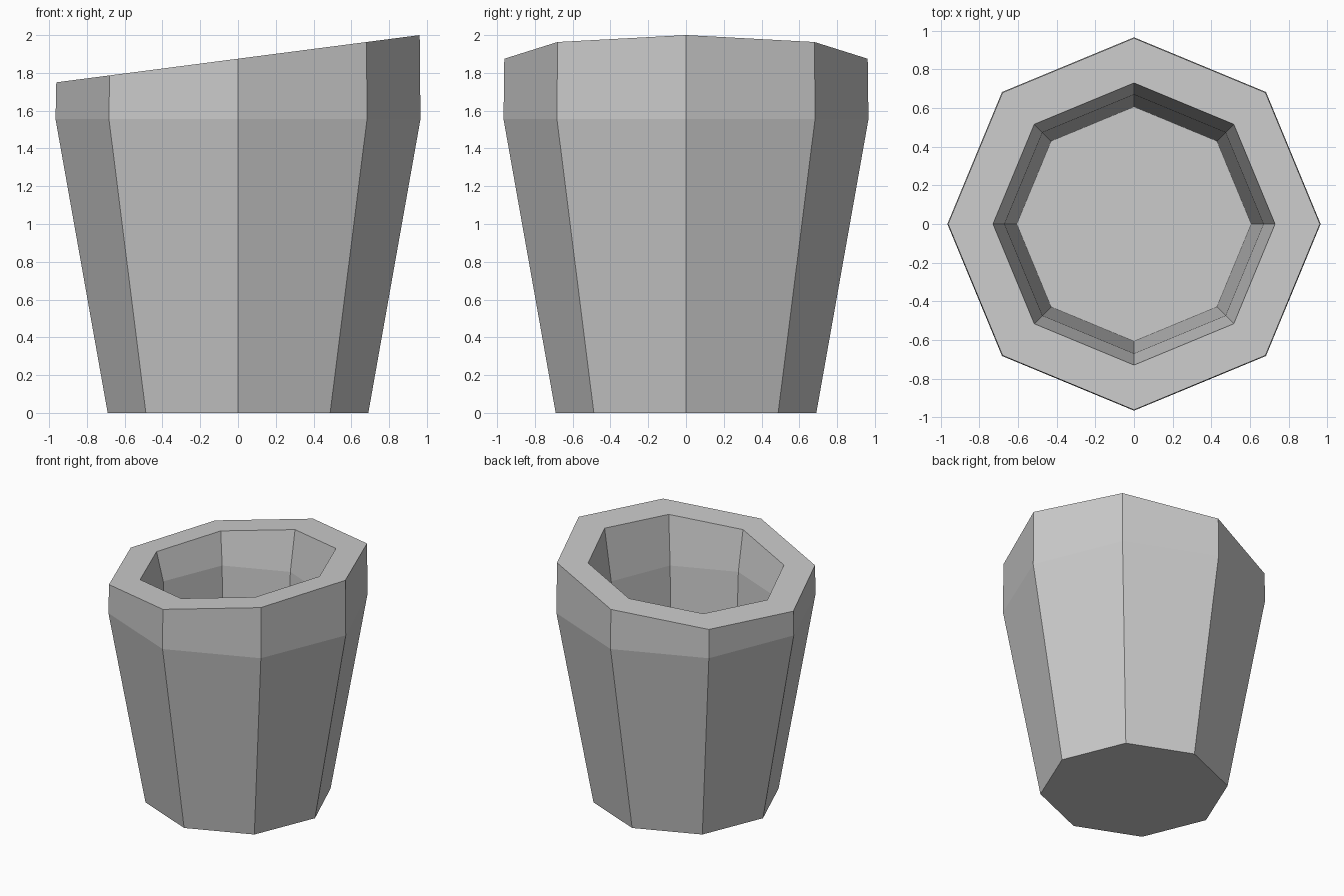
import bpy, bmesh, math

if "Cube" in bpy.data.objects:
    bpy.data.objects.remove(bpy.data.objects["Cube"])

SIDES = 8
SLOPE = 0.13      # the rim rises towards +x
RIM_Z = 1.875     # rim height at the centre

# Rings from outer base, over the slanted rim, down to the inner floor: (radius, z)
# z = None means the ring lies on the slanted rim plane
PROFILE = [(0.69, 0.0), (0.966, 1.555), (0.962, None),
           (0.73, None), (0.67, 1.555), (0.607, 0.13)]


def add_ring(bm, radius, z):
    ring = []
    for i in range(SIDES):
        a = 2 * math.pi * i / SIDES
        x, y = radius * math.cos(a), radius * math.sin(a)
        ring.append(bm.verts.new((x, y, RIM_Z + SLOPE * x if z is None else z)))
    return ring


# Octagonal cup
bm = bmesh.new()
rings = [add_ring(bm, r, z) for r, z in PROFILE]
for low, high in zip(rings, rings[1:]):
    for i in range(SIDES):
        j = (i + 1) % SIDES
        bm.faces.new((low[i], low[j], high[j], high[i]))

# Underside and inner floor
bm.faces.new(rings[0][::-1])
bm.faces.new(rings[-1])
bmesh.ops.recalc_face_normals(bm, faces=bm.faces[:])

mesh = bpy.data.meshes.new("cup")
bm.to_mesh(mesh)
bm.free()
cup = bpy.data.objects.new("cup", mesh)
bpy.context.collection.objects.link(cup)
